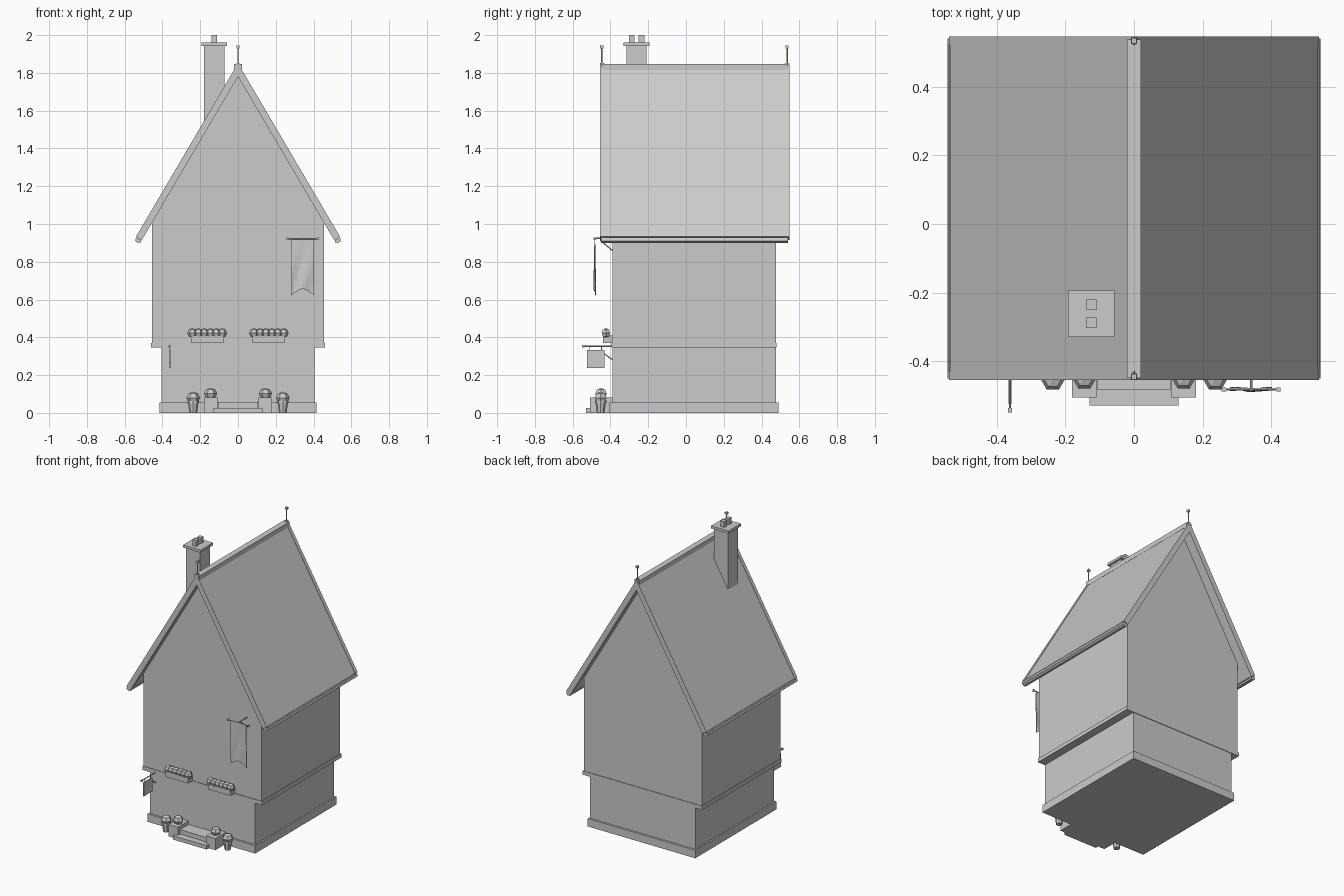
import bpy, bmesh, math
from mathutils import Vector

old = bpy.data.objects.get("Cube")
if old:
    bpy.data.objects.remove(old, do_unlink=True)

grey = bpy.data.materials.new("plain_grey")
grey.use_nodes = True
grey.diffuse_color = (0.6, 0.6, 0.6, 1)
grey.node_tree.nodes["Principled BSDF"].inputs["Base Color"].default_value = (0.6, 0.6, 0.6, 1)


def finish(name, bm):
    bmesh.ops.recalc_face_normals(bm, faces=bm.faces)
    mesh = bpy.data.meshes.new(name)
    bm.to_mesh(mesh)
    bm.free()
    mesh.materials.append(grey)
    ob = bpy.data.objects.new(name, mesh)
    bpy.context.collection.objects.link(ob)
    return ob


def box(name, x0, x1, y0, y1, z0, z1):
    bm = bmesh.new()
    bmesh.ops.create_cube(bm, size=1)
    for v in bm.verts:
        v.co = ((x0 + x1) / 2 + v.co.x * (x1 - x0),
                (y0 + y1) / 2 + v.co.y * (y1 - y0),
                (z0 + z1) / 2 + v.co.z * (z1 - z0))
    return finish(name, bm)


def prism(name, profile, y0, y1):
    """Extrude an x-z profile along y."""
    bm = bmesh.new()
    face = bm.faces.new([bm.verts.new((x, y0, z)) for x, z in profile])
    out = bmesh.ops.extrude_face_region(bm, geom=[face])
    for v in out["geom"]:
        if isinstance(v, bmesh.types.BMVert):
            v.co.y = y1
    return finish(name, bm)


def rod(name, a, b, r, sides=6, r2=None):
    a, b = Vector(a), Vector(b)
    bm = bmesh.new()
    bmesh.ops.create_cone(bm, cap_ends=True, segments=sides, radius1=r,
                          radius2=r if r2 is None else r2, depth=(b - a).length)
    ob = finish(name, bm)
    ob.location = (a + b) / 2
    ob.rotation_mode = 'QUATERNION'
    ob.rotation_quaternion = (b - a).to_track_quat('Z', 'Y')
    return ob


def blob(name, centre, r, height, sides=6, rings=4):
    bm = bmesh.new()
    bmesh.ops.create_uvsphere(bm, u_segments=sides, v_segments=rings, radius=1)
    for v in bm.verts:
        # sideways swap puts a corner at the front
        v.co = (v.co.y * r, v.co.x * r, v.co.z * height)
    ob = finish(name, bm)
    ob.location = centre
    return ob


# Walls
FRONT, BACK = -0.39, 0.476
SLOPE, RIDGE = 1.7, 1.847
box("plinth", -0.415, 0.415, FRONT - 0.014, BACK + 0.014, 0, 0.055)
box("ground_floor", -0.405, 0.405, FRONT, BACK, 0.05, 0.36)
box("floor_band", -0.461, 0.461, FRONT - 0.004, BACK + 0.004, 0.345, 0.371)
apex = RIDGE - 0.057
eave = apex - 0.455 * SLOPE
prism("upper_floor", [(-0.455, 0.36), (0.455, 0.36), (0.455, eave),
                      (0, apex), (-0.455, eave)], FRONT, BACK)


# Roof
def chevron(name, lift, depth, end, y0, y1):
    top = RIDGE + lift
    n = Vector((-SLOPE, -1)).normalized() * depth
    outer = Vector((end, top - SLOPE * end))
    inner = outer + n
    peak = inner.y + SLOPE * inner.x
    prism(name, [(0, top), outer, inner, (0, peak), (-inner.x, inner.y),
                 (-outer.x, outer.y)], y0, y1)


Y0, Y1 = -0.455, 0.547
chevron("roof", 0, 0.029, 0.537, Y0 + 0.02, Y1 - 0.02)
chevron("front_bargeboard", 0.004, 0.036, 0.54, Y0, Y0 + 0.025)
chevron("back_bargeboard", 0.004, 0.036, 0.54, Y1 - 0.025, Y1)
for side, s in (("left", 1), ("right", -1)):
    prism(side + "_eave_trim", [(s * 0.54, 0.928), (s * 0.545, 0.91), (s * 0.53, 0.9),
                                (s * 0.514, 0.903), (s * 0.512, 0.915)], Y0 + 0.004, Y1 - 0.006)
box("ridge_cap", -0.02, 0.02, Y0 + 0.005, Y1 - 0.008, 1.815, 1.847)

# Ridge finials
for end, y in (("front", -0.446), ("back", 0.535)):
    box(end + "_finial_base", -0.009, 0.009, y - 0.009, y + 0.009, 1.84, 1.853)
    rod(end + "_finial_rod", (0, y, 1.84), (0, y, 1.935), 0.004)
    box(end + "_finial_tip", -0.008, 0.008, y - 0.008, y + 0.008, 1.93, 1.945)

# Chimney
CX, CY = -0.125, -0.262
box("chimney_shaft", CX - 0.054, CX + 0.054, CY - 0.054, CY + 0.054, 1.45, 1.945)
box("chimney_cap", CX - 0.068, CX + 0.068, CY - 0.068, CY + 0.068, 1.942, 1.96)
for name, y in (("front", CY - 0.026), ("back", CY + 0.026)):
    box(name + "_chimney_pot", CX - 0.015, CX + 0.015, y - 0.015, y + 0.015, 1.955, 2)

# Steps
box("lower_step", -0.13, 0.13, -0.53, FRONT, 0, 0.027)
box("upper_step", -0.107, 0.107, -0.485, FRONT, 0, 0.058)

# Mirrored planting
for side, s in (("left", 1), ("right", -1)):
    x = s * 0.145
    box(side + "_step_pier", x - 0.036, x + 0.036, -0.507, FRONT, 0, 0.082)
    blob(side + "_pier_plant", (x, -0.45, 0.102), 0.035, 0.03)
    x = s * 0.237
    rod(side + "_pot", (x, -0.452, 0), (x, -0.452, 0.06), 0.02, 8, 0.028)
    rod(side + "_pot_rim", (x, -0.452, 0.052), (x, -0.452, 0.065), 0.031, 8)
    blob(side + "_pot_plant", (x, -0.452, 0.08), 0.036, 0.032)
    x = s * 0.163
    box(side + "_window_box", x - 0.086, x + 0.086, -0.44, FRONT, 0.371, 0.41)
    for i in range(6):
        blob(f"{side}_flower_{i + 1}", (x + (i - 2.5) * 0.0315, -0.424, 0.423), 0.026, 0.026)

# Hanging sign
SX = -0.362
rod("sign_pole", (SX, FRONT, 0.353), (SX, -0.54, 0.353), 0.004)
box("sign_pole_tip", SX - 0.006, SX + 0.006, -0.55, -0.537, 0.347, 0.359)
rod("sign_brace", (SX, FRONT, 0.282), (SX, -0.45, 0.325), 0.003)
box("sign_board", SX - 0.004, SX + 0.004, -0.525, -0.432, 0.238, 0.332)
for i, y in enumerate((-0.51, -0.447)):
    rod(f"sign_hanger_{i + 1}", (SX, y, 0.328), (SX, y, 0.353), 0.002)

# Banner and its bracket
BX, BY = 0.342, -0.483
rod("banner_bracket", (BX, FRONT, 0.924), (BX, BY - 0.006, 0.924), 0.004)
rod("banner_brace", (BX, FRONT, 0.86), (BX, -0.455, 0.915), 0.003)
rod("banner_bar", (BX - 0.08, BY, 0.922), (BX + 0.08, BY, 0.922), 0.004)
for side, s in (("left", 1), ("right", -1)):
    x = BX + s * 0.08
    box(side + "_banner_bar_end", x - 0.006, x + 0.006, BY - 0.006, BY + 0.006, 0.916, 0.928)

bm = bmesh.new()
bmesh.ops.create_grid(bm, x_segments=8, y_segments=10, size=0.5)
for v in bm.verts:
    u, t = v.co.x * 2, 0.5 - v.co.y
    length = 0.262 + 0.036 * abs(u) ** 1.3
    wave = 0.006 * t * math.sin(u * 4 + t * 5)
    v.co = (BX + u * 0.061, BY + wave, 0.92 - t * length)
banner = finish("banner", bm)
thick = banner.modifiers.new("cloth_thickness", 'SOLIDIFY')
thick.thickness = 0.004
thick.offset = 0
